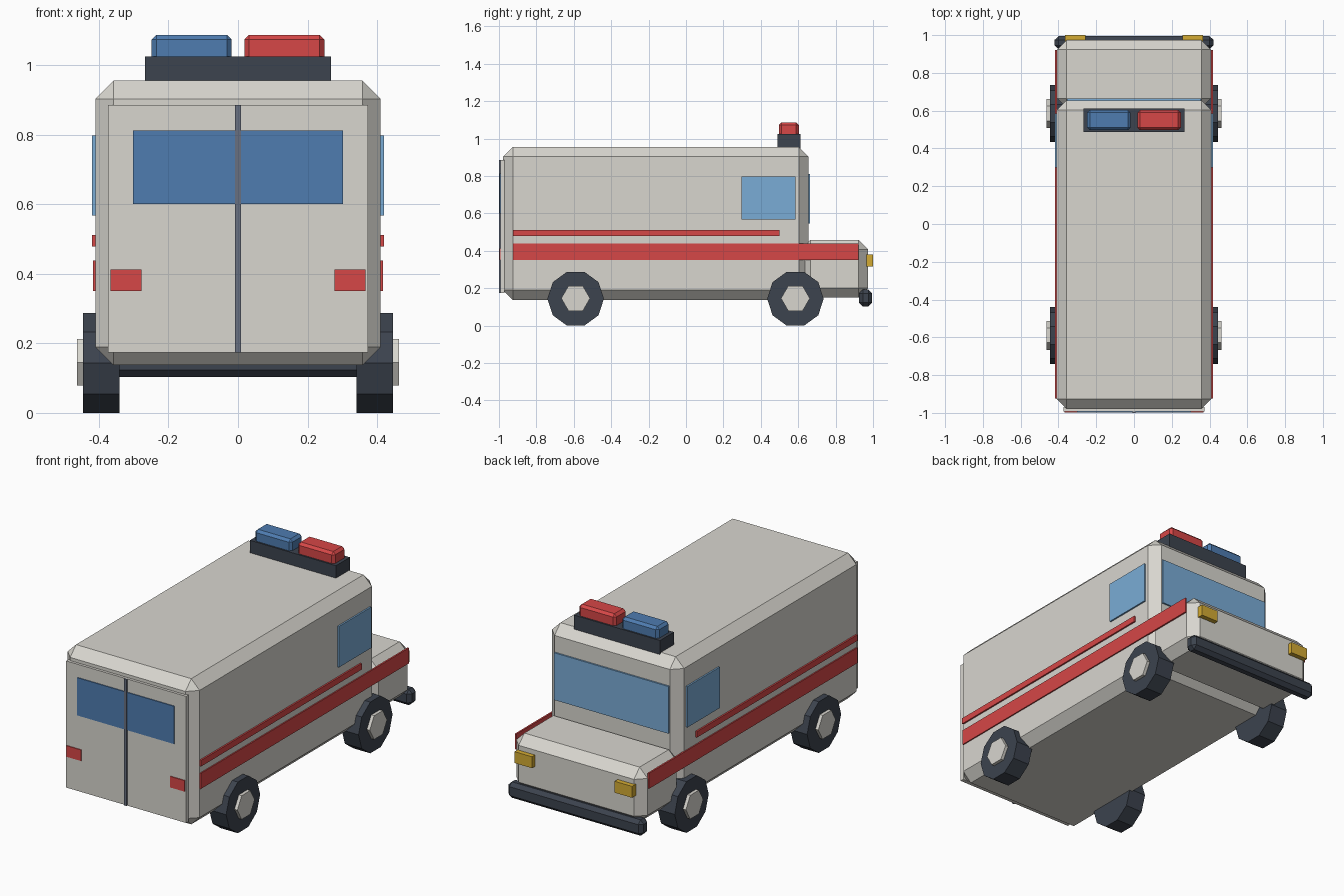
import bpy, bmesh, math
from mathutils import Matrix

if "Cube" in bpy.data.objects:
    bpy.data.objects.remove(bpy.data.objects["Cube"])


def material(name, hex_code):
    def linear(c):
        return c / 12.92 if c <= 0.04045 else ((c + 0.055) / 1.055) ** 2.4
    mat = bpy.data.materials.new(name)
    rgb = [linear(int(hex_code[i:i + 2], 16) / 255) for i in (0, 2, 4)]
    mat.diffuse_color = (*rgb, 1)
    mat.use_nodes = True
    mat.node_tree.nodes["Principled BSDF"].inputs["Base Color"].default_value = mat.diffuse_color
    return mat


WHITE = material("warm white paint", "d8d6cf")
RED = material("red", "d64747")
BLUE = material("deep blue", "4e7cb0")
GLASS = material("light blue glass", "7aacd6")
DARK = material("dark rubber", "3c434e")
GREY = material("seam grey", "687080")
YELLOW = material("headlight yellow", "d4ab33")


def finish(name, bm, mat):
    bmesh.ops.recalc_face_normals(bm, faces=bm.faces)
    mesh = bpy.data.meshes.new(name)
    bm.to_mesh(mesh)
    bm.free()
    mesh.materials.append(mat)
    obj = bpy.data.objects.new(name, mesh)
    bpy.context.collection.objects.link(obj)
    return obj


def box(name, x, y, z, mat, bevel=0.0):
    """Box from (min, max) pairs, with optional flat chamfers."""
    bm = bmesh.new()
    bmesh.ops.create_cube(bm, size=1)
    for v in bm.verts:
        for i, (lo, hi) in enumerate((x, y, z)):
            v.co[i] = hi if v.co[i] > 0 else lo
    if bevel:
        bmesh.ops.bevel(bm, geom=list(bm.edges), offset=bevel, segments=1,
                        profile=0.5, affect='EDGES')
    return finish(name, bm, mat)


def mirrored(x, side):
    return tuple(sorted((x[0] * side, x[1] * side)))


def disc(name, x, y, z, radius, sides, mat):
    """Prism lying along x, with a flat edge at the bottom."""
    bm = bmesh.new()
    bmesh.ops.create_cone(bm, cap_ends=True, segments=sides,
                          radius1=radius, radius2=radius, depth=x[1] - x[0])
    # put a corner on the y axis, then lay the prism along x
    start = min(bm.verts, key=lambda v: abs(math.atan2(v.co.y, v.co.x))).co
    spin = Matrix.Rotation(math.pi / 2 - math.atan2(start.y, start.x), 4, 'Z')
    place = Matrix.Translation(((x[0] + x[1]) / 2, y, z))
    bm.transform(place @ Matrix.Rotation(math.pi / 2, 4, 'Y') @ spin)
    return finish(name, bm, mat)


# Body and engine hood
box("body", (-0.41, 0.41), (-0.978, 0.655), (0.137, 0.955), WHITE, 0.052)
box("hood", (-0.408, 0.408), (0.615, 0.973), (0.15, 0.457), WHITE, 0.05)

# Windscreen and front bumper
box("windscreen", (-0.355, 0.355), (0.6545, 0.664), (0.545, 0.81), GLASS)
box("front_bumper", (-0.42, 0.42), (0.925, 0.995), (0.103, 0.192), DARK, 0.02)

# Rear doors with window and centre seam
box("rear_doors", (-0.373, 0.373), (-0.993, -0.97), (0.174, 0.885), WHITE)
box("rear_window", (-0.302, 0.302), (-0.998, -0.992), (0.6, 0.812), BLUE)
box("door_seam", (-0.008, 0.008), (-1.0, -0.992), (0.174, 0.885), GREY)

# Roof light bar
box("light_bar_base", (-0.267, 0.267), (0.488, 0.612), (0.945, 1.025), DARK)
box("blue_beacon", (-0.248, -0.018), (0.497, 0.603), (1.0, 1.087), BLUE, 0.014)
box("red_beacon", (0.018, 0.248), (0.497, 0.603), (1.0, 1.087), RED, 0.014)

# Parts repeated on both sides
for side, label in ((-1, "left"), (1, "right")):
    plate = mirrored((0.4095, 0.419), side)
    box(f"{label}_side_window", plate, (0.298, 0.585), (0.567, 0.797), GLASS)
    box(f"{label}_wide_stripe", mirrored((0.4075, 0.417), side),
        (-0.925, 0.922), (0.351, 0.438), RED)
    box(f"{label}_thin_stripe", plate, (-0.925, 0.5), (0.478, 0.512), RED)
    box(f"{label}_headlight", mirrored((0.257, 0.365), side),
        (0.96, 1.0), (0.316, 0.38), YELLOW)
    box(f"{label}_tail_light", mirrored((0.277, 0.367), side),
        (-0.998, -0.992), (0.35, 0.412), RED)
    for y, end in ((-0.59, "rear"), (0.585, "front")):
        disc(f"{label}_{end}_tyre", mirrored((0.34, 0.445), side),
             y, 0.1435, 0.151, 10, DARK)
        disc(f"{label}_{end}_hub", mirrored((0.43, 0.463), side),
             y, 0.1455, 0.077, 6, WHITE)
